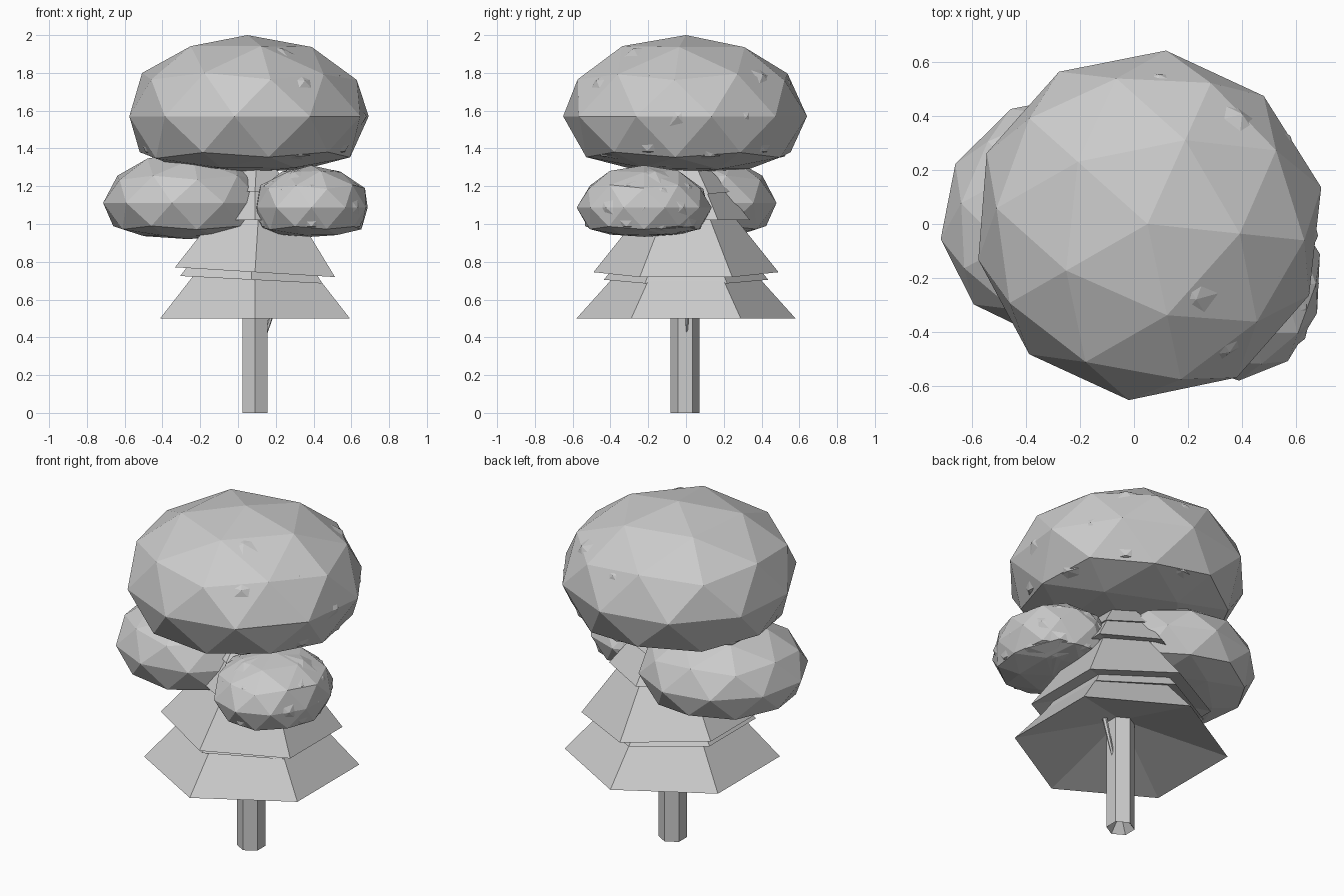
import bpy, bmesh, math, random
from mathutils import Vector, Matrix

cube = bpy.data.objects.get("Cube")
if cube:
    bpy.data.objects.remove(cube, do_unlink=True)

# One plain grey for the whole tree
grey = bpy.data.materials.new("plain_grey")
grey.use_nodes = True
colour = (0.6, 0.6, 0.6, 1)
grey.diffuse_color = colour
grey.node_tree.nodes["Principled BSDF"].inputs["Base Color"].default_value = colour

AXIS_X = 0.09


def finish(name, bm, matrix=Matrix.Identity(4)):
    bmesh.ops.recalc_face_normals(bm, faces=bm.faces)
    bm.transform(matrix)
    mesh = bpy.data.meshes.new(name)
    bm.to_mesh(mesh)
    bm.free()
    mesh.materials.append(grey)
    obj = bpy.data.objects.new(name, mesh)
    bpy.context.collection.objects.link(obj)
    return obj


def hex_lathe(name, profile, matrix):
    """Six-sided solid from (radius, height) pairs; zero radius closes to a point."""
    bm = bmesh.new()
    rings = []
    for radius, height in profile:
        if radius == 0:
            rings.append([bm.verts.new((0, 0, height))] * 6)
        else:
            angles = [math.radians(90 + 60 * i) for i in range(6)]
            rings.append([bm.verts.new((radius * math.cos(a), radius * math.sin(a), height))
                          for a in angles])
    for low, high in zip(rings, rings[1:]):
        for i in range(6):
            j = (i + 1) % 6
            corners = dict.fromkeys((low[i], low[j], high[j], high[i]))
            bm.faces.new(list(corners))
    return finish(name, bm, matrix)


def tier(name, z, radius, height, top_radius, hollow, tilt=0, spin=0, x=AXIS_X):
    """Hexagonal skirt of branches with a hollow underside."""
    matrix = (Matrix.Translation((x, 0, z)) @ Matrix.Rotation(math.radians(tilt), 4, "Y")
              @ Matrix.Rotation(math.radians(spin), 4, "Z"))
    hex_lathe(name, [(0, hollow), (radius, 0), (top_radius, height), (0, height)], matrix)


def foliage(name, centre, size, jitter, seed, spin=0, turn=0):
    """Rounded low-poly clump, flattened on its lower side; turn aims its long axis."""
    rng = random.Random(seed)
    bm = bmesh.new()
    bmesh.ops.create_icosphere(bm, subdivisions=2, radius=1)
    bmesh.ops.rotate(bm, verts=bm.verts, matrix=Matrix.Rotation(math.radians(spin), 3, "Z"))
    for v in bm.verts:
        # Fuller top, quickly flattening base
        if v.co.z < -0.5:
            v.co.z = -0.5 - (-0.5 - v.co.z) * 0.4
        if abs(v.co.z) < 0.98:
            v.co *= 1 + rng.uniform(-jitter, jitter)
        v.co = Vector(a * b for a, b in zip(v.co, size))
    place = Matrix.Translation(centre) @ Matrix.Rotation(math.radians(turn), 4, "Z")
    return finish(name, bm, place)


# Trunk with a recessed base, and a small twig under the lowest branches
trunk_place = Matrix.Translation((AXIS_X, -0.005, 0))
hex_lathe("trunk", [(0, 0.1), (0.077, 0), (0.077, 1.2), (0, 1.2)], trunk_place)
twig_start, twig_end = Vector((0.14, 0, 0.4)), Vector((0.22, 0.01, 0.65))
twig_way = twig_end - twig_start
twig_place = Matrix.Translation(twig_start) @ twig_way.to_track_quat("Z", "Y").to_matrix().to_4x4()
hex_lathe("twig", [(0, 0), (0.008, 0), (0.015, twig_way.length), (0, twig_way.length)], twig_place)

# Conifer skirts, from the bottom up
tier("lowest_branches", 0.5, 0.58, 0.40, 0.22, 0.17)
tier("middle_inner_branches", 0.705, 0.435, 0.36, 0.15, 0.12, tilt=3, x=0.07)
tier("middle_outer_branches", 0.745, 0.49, 0.40, 0.17, 0.1, tilt=3.5)
tier("upper_branches", 1.02, 0.34, 0.30, 0.1, 0.08)
tier("upper_inner_branches", 1.17, 0.24, 0.18, 0.07, 0.05, tilt=3)

# Leafy clumps; second shells break the surface with small creases
foliage("crown", (0.05, 0, 1.57), (0.65, 0.645, 0.43), 0.02, 4, spin=-6)
foliage("crown_inner_shell", (0.055, 0, 1.57), (0.62, 0.615, 0.415), 0.02, 9, spin=14)
foliage("right_clump", (-0.265, 0.03, 1.112), (0.465, 0.435, 0.275), 0.008, 7, spin=18, turn=45)
foliage("left_clump", (0.388, -0.222, 1.087), (0.31, 0.355, 0.224), 0.025, 3)
foliage("left_clump_inner_shell", (0.388, -0.22, 1.087), (0.3, 0.345, 0.22), 0.025, 5, spin=18)
